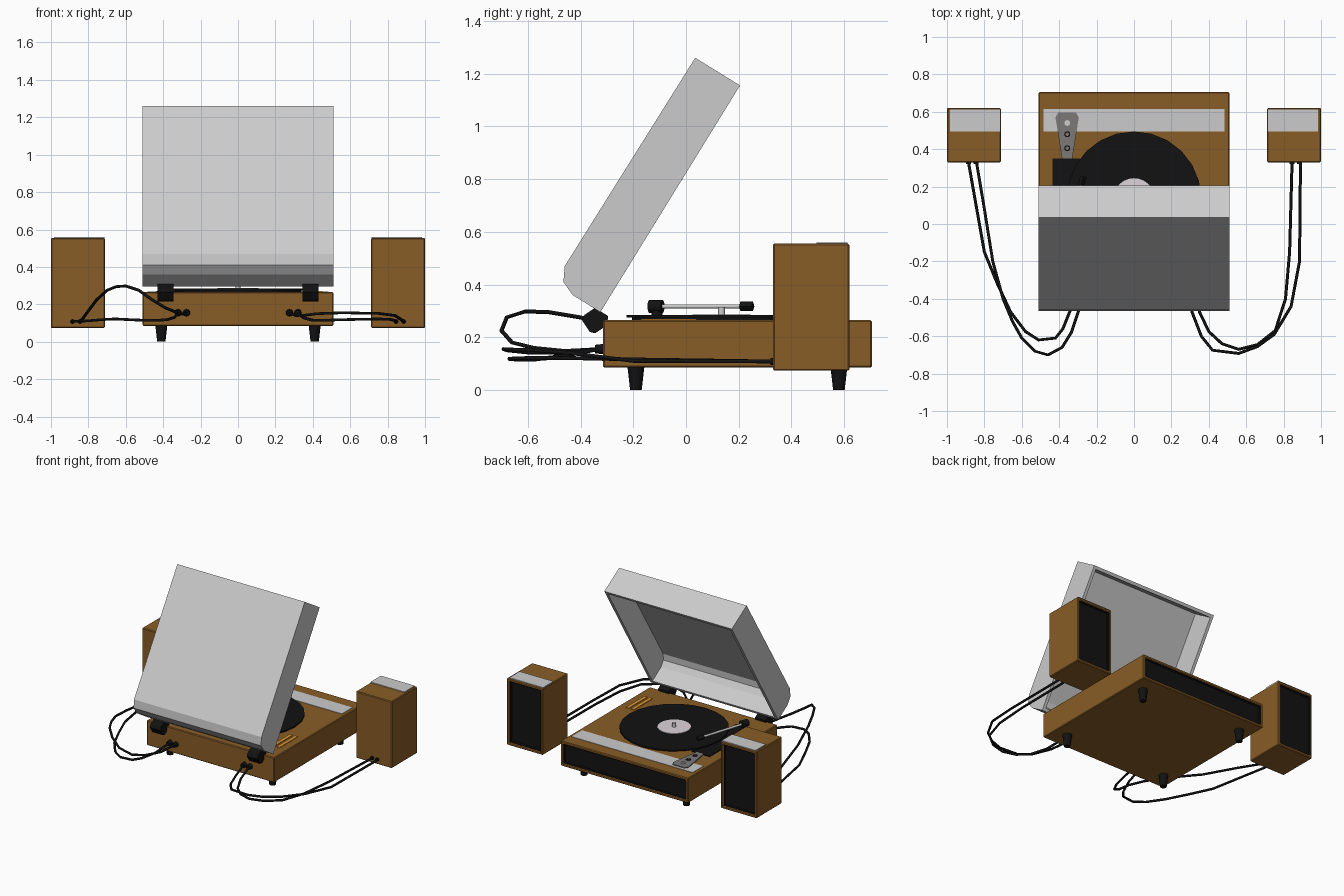
import bpy, bmesh, math
from mathutils import Vector

if "Cube" in bpy.data.objects:
    bpy.data.objects.remove(bpy.data.objects["Cube"])


def mat(name, r, g, b):
    m = bpy.data.materials.new(name)
    m.diffuse_color = (r, g, b, 1)
    m.use_nodes = True
    m.node_tree.nodes["Principled BSDF"].inputs["Base Color"].default_value = m.diffuse_color
    return m


WOOD = mat("wood", 0.25, 0.11, 0.02)
BLACK = mat("black", 0.006, 0.006, 0.006)
ORANGE = mat("orange", 0.75, 0.3, 0.03)
DARK = mat("dark_grey", 0.2, 0.19, 0.19)
LABEL = mat("label_paper", 0.72, 0.66, 0.7)


def finish(name, bm, mats=(), bevel=0, smooth=False):
    bmesh.ops.recalc_face_normals(bm, faces=bm.faces)
    me = bpy.data.meshes.new(name)
    bm.to_mesh(me)
    bm.free()
    ob = bpy.data.objects.new(name, me)
    bpy.context.collection.objects.link(ob)
    for m in mats:
        me.materials.append(m)
    if bevel:
        mod = ob.modifiers.new("bevel", 'BEVEL')
        mod.width, mod.segments, mod.limit_method = bevel, 1, 'ANGLE'
    if smooth:
        bpy.ops.object.select_all(action='DESELECT')
        ob.select_set(True)
        bpy.context.view_layer.objects.active = ob
        bpy.ops.object.shade_smooth_by_angle(angle=math.radians(35))
    return ob


def box(name, lo, hi, m=None, bevel=0, grille=0):
    bm = bmesh.new()
    bmesh.ops.create_cube(bm, size=1)
    for v in bm.verts:
        v.co = Vector([(a + b) / 2 + c * (b - a) for a, b, c in zip(lo, hi, v.co)])
    mats = [m] if m else []
    if grille:
        # framed recess on the +y face
        bm.normal_update()
        f = max(bm.faces, key=lambda f: f.normal.y)
        bmesh.ops.inset_region(bm, faces=[f], thickness=grille)
        f.material_index = 1
        new = bmesh.ops.extrude_discrete_faces(bm, faces=[f])['faces']
        for face in new:
            face.material_index = 1
            bmesh.ops.translate(bm, verts=face.verts, vec=(0, -0.02, 0))
        mats.append(BLACK)
    return finish(name, bm, mats, bevel)


def rod(name, p, q, r1, r2, m=None, sides=12):
    p, q = Vector(p), Vector(q)
    bm = bmesh.new()
    bmesh.ops.create_cone(bm, cap_ends=True, segments=sides, radius1=r1, radius2=r2,
                          depth=(q - p).length)
    rot = (q - p).to_track_quat('Z', 'Y')
    for v in bm.verts:
        v.co = rot @ v.co + (p + q) / 2
    return finish(name, bm, [m] if m else [], smooth=True)


def prism(name, pts, shift, m=None):
    bm = bmesh.new()
    f = bm.faces.new([bm.verts.new(p) for p in pts])
    new = bmesh.ops.extrude_face_region(bm, geom=[f])['geom']
    bmesh.ops.translate(bm, vec=shift, verts=[g for g in new if isinstance(g, bmesh.types.BMVert)])
    return finish(name, bm, [m] if m else [])


def cable(name, pts):
    cu = bpy.data.curves.new(name, 'CURVE')
    cu.dimensions = '3D'
    cu.bevel_depth, cu.bevel_resolution, cu.use_fill_caps = 0.008, 1, True
    s = cu.splines.new('POLY')
    s.points.add(len(pts) - 1)
    for sp, p in zip(s.points, pts):
        sp.co = (*p, 1)
    cu.materials.append(BLACK)
    bpy.context.collection.objects.link(bpy.data.objects.new(name, cu))


# Plinth with front grille, trim strip and feet
box("plinth", (-0.51, -0.315, 0.085), (0.51, 0.705, 0.265), WOOD, 0.005, grille=0.03)
box("trim_strip", (-0.485, 0.495, 0.262), (0.485, 0.615, 0.268))
for x in (-0.41, 0.41):
    for y in (-0.19, 0.58):
        rod("foot", (x, y, 0), (x, y, 0.087), 0.022, 0.032, BLACK)

# Platter, record, label and spindle
C = (0, 0.135)
rod("platter", (*C, 0.262), (*C, 0.274), 0.34, 0.34, BLACK, 24)
rod("record", (*C, 0.274), (*C, 0.284), 0.36, 0.36, BLACK, 24)
rod("record_label", (*C, 0.283), (*C, 0.287), 0.11, 0.11, LABEL, 24)
rod("spindle", (*C, 0.285), (*C, 0.315), 0.013, 0.013)

# Tonearm on its black plate
box("tonearm_plate", (-0.435, -0.16, 0.262), (-0.29, 0.35, 0.271), BLACK)
A, B = Vector((-0.385, -0.11, 0.317)), Vector((-0.275, 0.235, 0.317))
d = (B - A).normalized()
rod("tonearm_pivot", (A.x, A.y, 0.268), (A.x, A.y, 0.325), 0.02, 0.02, BLACK)
rod("tonearm_counterweight", A - d * 0.03, A + d * 0.022, 0.025, 0.025, BLACK)
rod("tonearm_tube", A, B, 0.008, 0.008)
rod("tonearm_head", B - d * 0.03, B + d * 0.02, 0.018, 0.018, BLACK, 4)

# Tapered control plate with three knobs
prism("control_plate", [(x, y, 0.266) for x, y in (
    (-0.385, 0.35), (-0.33, 0.35), (-0.295, 0.57), (-0.31, 0.595), (-0.405, 0.595),
    (-0.42, 0.57))], (0, 0, 0.008), DARK)
for y, m in ((0.54, None), (0.48, BLACK), (0.405, BLACK)):
    rod("knob_base", (-0.357, y, 0.272), (-0.357, y, 0.279), 0.016, 0.016, m)
    rod("knob_cap", (-0.357, y, 0.278), (-0.357, y, 0.284), 0.009, 0.009, DARK if m else None)

# Two orange slider bars
for x in (0.40, 0.44):
    box("slider_bar", (x - 0.012, -0.17, 0.263), (x + 0.012, 0.04, 0.27), ORANGE)

# Open lid: hollow shell from a side profile
profile = [(-0.325, 0.295), (0.205, 1.155), (0.035, 1.26), (-0.46, 0.47),
           (-0.465, 0.41), (-0.43, 0.36)]
lid = prism("lid", [(-0.51, y, z) for y, z in profile], (1.02, 0, 0))
bm = bmesh.new()
bm.from_mesh(lid.data)
rim = max(bm.faces, key=lambda f: f.normal.dot(Vector((0, 0.851, -0.525))))
bmesh.ops.delete(bm, geom=[rim], context='FACES_ONLY')
bm.to_mesh(lid.data)
bm.free()
sol = lid.modifiers.new("shell", 'SOLIDIFY')
sol.thickness, sol.offset, sol.use_even_offset = 0.022, -1, True

# Hinges
for x in (-0.388, 0.388):
    prism("hinge", [(x - 0.042, y, z) for y, z in (
        (-0.395, 0.265), (-0.385, 0.285), (-0.345, 0.312), (-0.295, 0.28), (-0.30, 0.245),
        (-0.345, 0.215), (-0.365, 0.22))], (0.084, 0, 0), BLACK)

# Speakers with recessed grille and top strip
for s, side in ((-1, "left"), (1, "right")):
    x0, x1 = sorted((s * 0.712, s * 1.0))
    box(side + "_speaker", (x0, 0.33, 0.073), (x1, 0.62, 0.555), WOOD, 0.005, grille=0.03)
    x0, x1 = sorted((s * 0.715, s * 0.985))
    box(side + "_speaker_strip", (x0, 0.495, 0.552), (x1, 0.613, 0.56))
    # Sockets on the plinth back and on the speaker back
    for x in (0.275, 0.32):
        rod("plug", (s * x, -0.345, 0.155), (s * x, -0.31, 0.155), 0.016, 0.02, BLACK)
    for x in (0.845, 0.885):
        rod("speaker_socket", (s * x, 0.32, 0.108), (s * x, 0.335, 0.108), 0.013, 0.013, BLACK)

# Cables
cable("left_cable_raised", [
    (-0.275, -0.33, 0.155), (-0.295, -0.46, 0.148), (-0.335, -0.58, 0.16), (-0.385, -0.66, 0.18),
    (-0.46, -0.70, 0.225), (-0.53, -0.68, 0.275), (-0.60, -0.61, 0.298), (-0.65, -0.52, 0.295),
    (-0.70, -0.40, 0.275), (-0.755, -0.2, 0.225), (-0.80, 0.08, 0.165), (-0.842, 0.33, 0.108)])
cable("left_cable_low", [
    (-0.32, -0.33, 0.155), (-0.34, -0.46, 0.13), (-0.38, -0.56, 0.118), (-0.42, -0.61, 0.115),
    (-0.51, -0.62, 0.115), (-0.58, -0.575, 0.118), (-0.66, -0.47, 0.122), (-0.73, -0.32, 0.118),
    (-0.80, -0.15, 0.112), (-0.885, 0.33, 0.108)])
cable("right_cable_outer", [
    (0.275, -0.33, 0.155), (0.31, -0.47, 0.14), (0.36, -0.60, 0.142), (0.42, -0.675, 0.15),
    (0.56, -0.692, 0.155), (0.66, -0.655, 0.153), (0.75, -0.59, 0.152), (0.84, -0.44, 0.14),
    (0.885, -0.2, 0.11), (0.89, 0.33, 0.108)])
cable("right_cable_inner", [
    (0.32, -0.33, 0.155), (0.35, -0.47, 0.128), (0.40, -0.575, 0.115), (0.47, -0.64, 0.115),
    (0.56, -0.67, 0.118), (0.66, -0.645, 0.12), (0.755, -0.57, 0.122), (0.81, -0.4, 0.12),
    (0.832, -0.15, 0.115), (0.845, 0.33, 0.108)])
